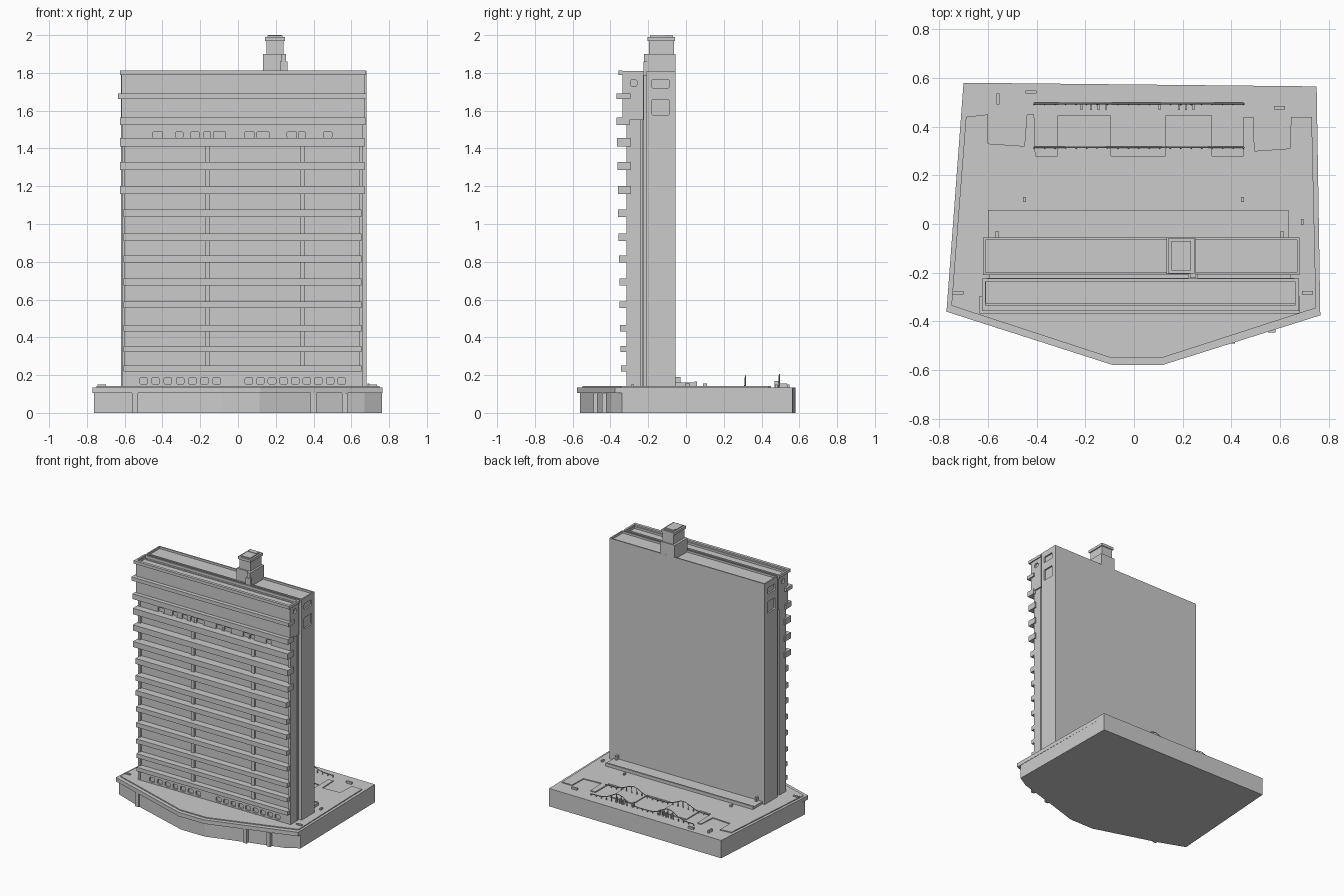
import bpy, bmesh, math
from mathutils import Vector

if "Cube" in bpy.data.objects:
    bpy.data.objects.remove(bpy.data.objects["Cube"])


def finish(bm, name):
    bmesh.ops.recalc_face_normals(bm, faces=bm.faces)
    me = bpy.data.meshes.new(name)
    bm.to_mesh(me)
    bm.free()
    ob = bpy.data.objects.new(name, me)
    bpy.context.collection.objects.link(ob)
    return ob


def add_prism(bm, pts, vec):
    """Extrude a closed 3D outline along vec."""
    f = bm.faces.new([bm.verts.new(p) for p in pts])
    r = bmesh.ops.extrude_face_region(bm, geom=[f])
    bmesh.ops.translate(bm, vec=vec, verts=[v for v in r['geom'] if isinstance(v, bmesh.types.BMVert)])


def add_box(bm, x0, x1, y0, y1, z0, z1):
    add_prism(bm, [(x0, y0, z0), (x1, y0, z0), (x1, y1, z0), (x0, y1, z0)], (0, 0, z1 - z0))


def boxes(name, dims):
    bm = bmesh.new()
    for d in dims:
        add_box(bm, *d)
    return finish(bm, name)


def plate(name, outline, z0, z1):
    bm = bmesh.new()
    add_prism(bm, [(x, y, z0) for x, y in outline], (0, 0, z1 - z0))
    return finish(bm, name)


def parapet_box(name, dims, rim=0.014, drop=0.015):
    """Box whose roof is sunk behind a thin rim."""
    bm = bmesh.new()
    add_box(bm, *dims)
    bm.normal_update()
    bmesh.ops.recalc_face_normals(bm, faces=bm.faces)
    top = max(bm.faces, key=lambda f: f.calc_center_median().z)
    bmesh.ops.inset_region(bm, faces=[top], thickness=rim)
    r = bmesh.ops.extrude_face_region(bm, geom=[top])
    bmesh.ops.translate(bm, vec=(0, 0, -drop), verts=[v for v in r['geom'] if isinstance(v, bmesh.types.BMVert)])
    if top.is_valid:
        bmesh.ops.delete(bm, geom=[top], context='FACES_ONLY')
    return finish(bm, name)


def rounded(u0, u1, v0, v1, r=0.008):
    pts = []
    for i, (u, v) in enumerate([(u1 - r, v1 - r), (u0 + r, v1 - r), (u0 + r, v0 + r), (u1 - r, v0 + r)]):
        for k in range(4):
            a = math.radians(90 * i + 30 * k)
            pts.append((u + r * math.cos(a), v + r * math.sin(a)))
    return pts


def cut(ob, prisms):
    """Carve window recesses into ob."""
    bm = bmesh.new()
    for pts, vec in prisms:
        add_prism(bm, pts, vec)
    cutter = finish(bm, "window_cutter")
    cutter.hide_render = True
    m = ob.modifiers.new("windows", 'BOOLEAN')
    m.operation, m.solver, m.object = 'DIFFERENCE', 'EXACT', cutter
    bpy.context.view_layer.objects.active = ob
    bpy.ops.object.modifier_apply(modifier=m.name)
    bpy.data.objects.remove(cutter)


def front_windows(spans, z0, z1, y, depth=0.012):
    return [([(u, y - 0.02, v) for u, v in rounded(a, b, z0, z1)], (0, 0.02 + depth, 0)) for a, b in spans]


def side_windows(rects, x_left, x_right, depth=0.012):
    out = []
    for rect in rects:
        for x, s in ((x_left, 1), (x_right, -1)):
            out.append(([(x - s * 0.02, u, v) for u, v in rounded(*rect)], (s * (0.02 + depth), 0, 0)))
    return out


def tube(name, paths, radius):
    cu = bpy.data.curves.new(name, 'CURVE')
    cu.dimensions = '3D'
    cu.bevel_depth, cu.bevel_resolution, cu.use_fill_caps = radius, 0, True
    for path in paths:
        sp = cu.splines.new('POLY')
        sp.points.add(len(path) - 1)
        for p, c in zip(sp.points, path):
            p.co = (*c, 1)
    ob = bpy.data.objects.new(name, cu)
    bpy.context.collection.objects.link(ob)
    return ob


# Podium: recessed front storey, solid rear, overhanging slab, raised deck
plate("podium_body", [(-0.70, 0.58), (0.75, 0.565), (0.762, -0.34), (0.67, -0.395), (0.39, -0.475),
                      (0.115, -0.56), (-0.085, -0.56), (-0.55, -0.415), (-0.762, -0.335)], 0, 0.11)
plate("podium_slab", [(-0.70, 0.58), (0.75, 0.565), (0.765, -0.375), (0.12, -0.578),
                      (-0.09, -0.578), (-0.77, -0.36)], 0.105, 0.135)
plate("raised_deck", [(-0.69, 0.44), (-0.60, 0.45), (-0.60, 0.33), (-0.45, 0.32), (-0.44, 0.45),
                      (-0.41, 0.45), (-0.405, 0.28), (0.45, 0.28), (0.45, 0.44), (0.49, 0.44),
                      (0.495, 0.30), (0.64, 0.31), (0.645, 0.44), (0.73, 0.44), (0.748, -0.345),
                      (0.12, -0.548), (-0.10, -0.548), (-0.75, -0.335)], 0.13, 0.142)
boxes("podium_pillars", [(x, x + 0.03, y, y + 0.05, 0, 0.106) for x, y in
                         [(-0.56, -0.43), (0.385, -0.49), (0.55, -0.445)]])

# Plaza pads and the low terrace behind the tower
boxes("plaza_pads", [(-0.315, -0.095, 0.28, 0.445, 0.13, 0.142), (0.13, 0.32, 0.28, 0.445, 0.13, 0.142)])
boxes("rear_terrace", [(-0.60, 0.635, -0.06, 0.045, 0.13, 0.16), (-0.60, 0.635, 0.045, 0.058, 0.13, 0.165),
                       (-0.57, -0.555, -0.055, -0.03, 0.15, 0.19), (0.60, 0.615, -0.055, -0.03, 0.15, 0.19)])
boxes("plaza_bollards", [(x, x + 0.012, y, y + d, 0.13, 0.155) for x, y, d in
                         [(-0.565, 0.49, 0.045), (0.685, -0.005, 0.025), (-0.455, 0.09, 0.02), (0.44, 0.09, 0.02)]]
      + [(x, x + 0.045, y, y + 0.014, 0.13, 0.15) for x, y in
         [(-0.445, 0.535), (0.575, 0.47), (-0.745, -0.29), (0.69, -0.29)]])


# Wavy plaza railings with two humps and thin posts
def rail_z(x, h):
    hump = max(math.exp(-((x + 0.2) / 0.08) ** 2), math.exp(-((x - 0.22) / 0.08) ** 2))
    return 0.15 + h * hump


paths = []
for y, h in ((0.495, 0.055), (0.315, 0.045)):
    xs = [-0.41 + 0.86 * i / 40 for i in range(41)]
    paths.append([(x, y, rail_z(x, h)) for x in xs])
    paths += [[(x, y - 0.004, 0.135), (x, y, rail_z(x, h))] for x in xs[::2]]
tube("plaza_railings", paths, 0.0035)
boxes("plaza_figures", [(x, x + 0.008, 0.468, 0.49, 0.13, 0.17) for x in
                        (-0.22, -0.18, -0.15, -0.12, 0.10, 0.18, 0.21, 0.24)])

# Rear slab of the tower, with side windows
rear = parapet_box("rear_tower_slab", (-0.62, 0.68, -0.21, -0.055, 0.13, 1.81))
cut(rear, side_windows([(-0.18, -0.09, 1.575, 1.66), (-0.18, -0.09, 1.72, 1.765)], -0.62, 0.68))

# Recessed joint between the slabs
boxes("joint_core", [(-0.595, 0.645, -0.25, -0.20, 0.13, 1.79), (-0.605, 0.66, -0.234, -0.222, 0.13, 1.80)])

# Front slab: recessed facade, end fins, mullion columns
boxes("facade_wall", [(-0.605, 0.65, -0.298, -0.24, 0.13, 1.56)])
boxes("end_fins", [(-0.615, -0.598, -0.315, -0.24, 0.13, 1.56), (0.643, 0.66, -0.315, -0.24, 0.13, 1.56)])
boxes("facade_columns", [(x - 0.014, x + 0.014, -0.312, -0.29, 0.22, 1.42) for x in (-0.162, 0.342)])

# Ground-floor and upper window strips
ground = boxes("ground_window_wall", [(-0.60, 0.645, -0.313, -0.28, 0.13, 0.225)])
cut(ground, front_windows([(c - 0.02, c + 0.02) for c in
                           [-0.5 + 0.0645 * i for i in range(7)] + [0.057 + 0.0615 * i for i in range(9)]],
                          0.152, 0.187, -0.313))
upper = boxes("upper_window_wall", [(-0.60, 0.645, -0.313, -0.28, 1.43, 1.54)])
cut(upper, front_windows([(-0.45, -0.40), (-0.33, -0.292), (-0.25, -0.205), (-0.18, -0.145), (-0.13, -0.065),
                          (0.035, 0.085), (0.10, 0.165), (0.26, 0.31), (0.32, 0.355), (0.455, 0.497)],
                         1.455, 1.49, -0.313))

# Projecting floor bands, wider and deeper near the top
bands = []
for i, z in enumerate([0.22, 0.322, 0.432, 0.555, 0.675, 0.797, 0.91, 1.037, 1.16, 1.285, 1.41]):
    x0, x1 = (-0.607, 0.655) if i < 8 else (-0.625, 0.67)
    bands.append((x0, x1, -0.345 - 0.002 * i, -0.29, z, z + 0.03 + 0.0015 * i))
boxes("floor_bands", bands)

# Crown of the front slab
crown = parapet_box("crown", (-0.617, 0.67, -0.337, -0.225, 1.55, 1.80))
cut(crown, side_windows([(-0.295, -0.26, 1.73, 1.762)], -0.617, 0.67))
boxes("crown_bands", [(-0.625, 0.675, -0.367, -0.30, 1.525, 1.565), (-0.635, 0.68, -0.367, -0.295, 1.663, 1.69)])
boxes("crown_cornice", [(-0.625, 0.677, -0.357, -0.335, 1.79, 1.812), (-0.625, 0.677, -0.236, -0.223, 1.79, 1.81),
                        (-0.625, -0.61, -0.34, -0.225, 1.79, 1.811), (0.662, 0.677, -0.34, -0.225, 1.79, 1.811)])

# Roof lift housing, cap, hatch and pipe
boxes("lift_housing", [(0.133, 0.255, -0.206, -0.0555, 1.78, 1.90), (0.15, 0.24, -0.195, -0.064, 1.90, 1.975)])
boxes("lift_cap", [(0.142, 0.248, -0.203, -0.058, 1.97, 1.99), (0.155, 0.235, -0.19, -0.07, 1.99, 1.997),
                   (0.16, 0.23, -0.11, -0.08, 1.995, 2.0)])
boxes("roof_pipe", [(0.222, 0.262, -0.225, -0.205, 1.78, 1.86), (0.23, 0.254, -0.222, -0.205, 1.86, 1.90)])
